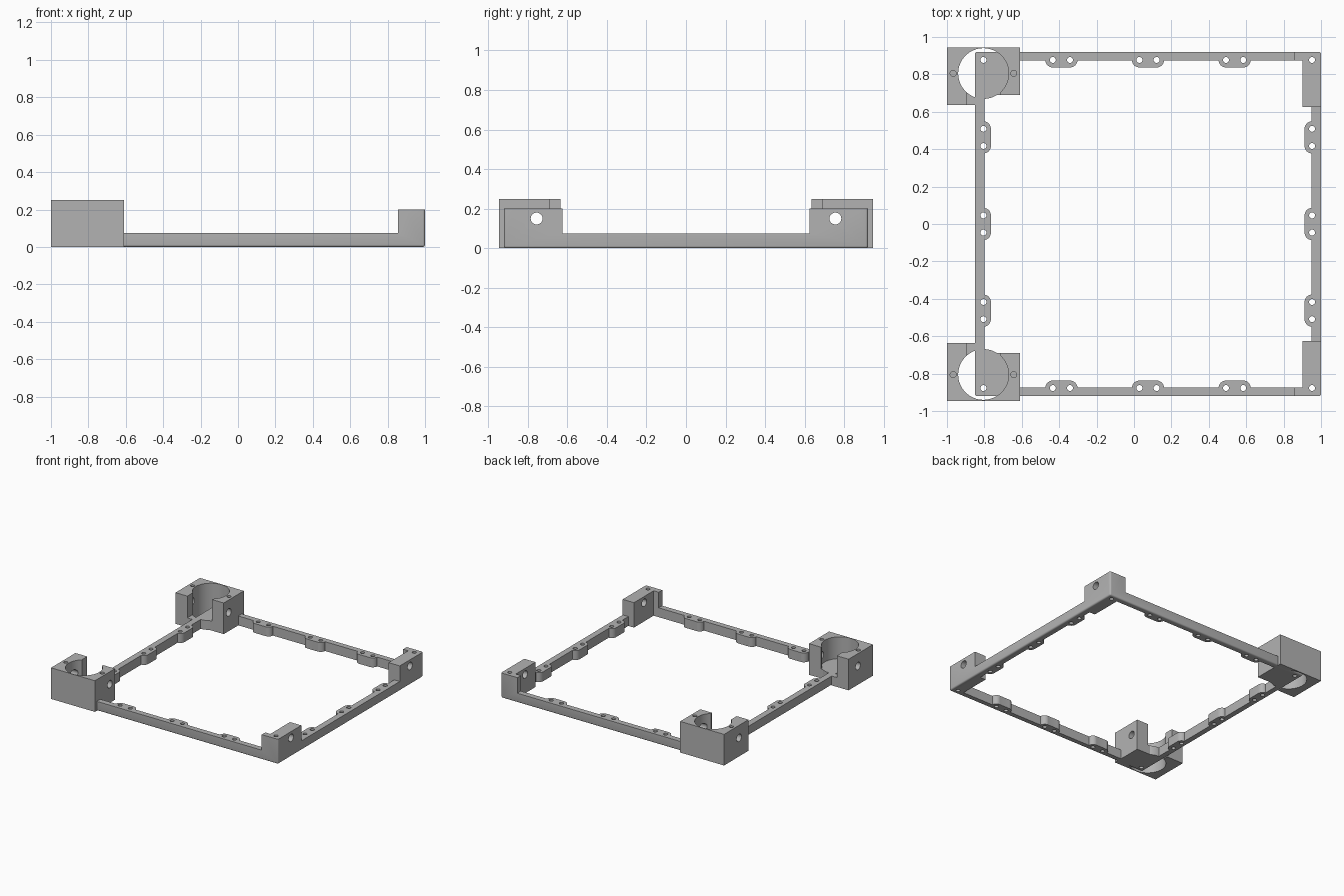
import bpy
import bmesh
from math import radians
from mathutils import Matrix

default = bpy.data.objects.get("Cube")
if default:
    bpy.data.objects.remove(default, do_unlink=True)

grey = bpy.data.materials.new("plain grey")
grey.use_nodes = True
GREY = (0.45, 0.45, 0.45, 1)
grey.diffuse_color = GREY
grey.node_tree.nodes["Principled BSDF"].inputs["Base Color"].default_value = GREY

BAR_H, BLOCK_H, HOLDER_H = 0.075, 0.2, 0.25
LEFT, RIGHT, SIDE = -0.85, 1.0, 0.92
BAR = 0.05
HOLE_X = (-0.805, 0.952)      # screw hole lines along the side bars
HOLE_Y = 0.877                # screw hole line along front and back bars
MID_X, PITCH, GAP = 0.075, 0.463, 0.046
CUP_X, CUP_Y, CUP_R = -0.805, 0.805, 0.135
OVER = 0.1                    # overshoot for clean cuts


def new_object(name, bm):
    mesh = bpy.data.meshes.new(name)
    bm.to_mesh(mesh)
    bm.free()
    mesh.materials.append(grey)
    obj = bpy.data.objects.new(name, mesh)
    bpy.context.collection.objects.link(obj)
    return obj


def box(name, x, y, z):
    bm = bmesh.new()
    bmesh.ops.create_cube(bm, size=1)
    lo, hi = zip(*(sorted(r) for r in (x, y, z)))
    for v in bm.verts:
        v.co = [h if c > 0 else l for c, l, h in zip(v.co, lo, hi)]
    return new_object(name, bm)


def cylinder(name, centre, radius, depth, along_x=False, sides=32):
    bm = bmesh.new()
    turn = Matrix.Rotation(radians(90), 4, 'Y') if along_x else Matrix()
    bmesh.ops.create_cone(bm, cap_ends=True, segments=sides, radius1=radius,
                          radius2=radius, depth=depth,
                          matrix=Matrix.Translation(centre) @ turn)
    return new_object(name, bm)


def combine(target, tool, operation):
    mod = target.modifiers.new(operation, 'BOOLEAN')
    mod.operation, mod.solver, mod.object = operation, 'EXACT', tool
    bpy.context.view_layer.objects.active = target
    bpy.ops.object.modifier_apply(modifier=mod.name)
    bpy.data.objects.remove(tool, do_unlink=True)


def add(target, tool):
    combine(target, tool, 'UNION')


def cut(target, tool):
    combine(target, tool, 'DIFFERENCE')


def drill(target, x, y, radius=0.016):
    cut(target, cylinder("drill", (x, y, 0.1), radius, 0.5, sides=24))


# Frame: four bars, trimmed to the rounded outer hull at the end
frame = box("frame", (LEFT - OVER, RIGHT + OVER), (-SIDE - OVER, SIDE + OVER), (-OVER, BAR_H))
cut(frame, box("opening", (LEFT + BAR, RIGHT - BAR),
               (-SIDE + BAR - 0.005, SIDE - BAR + 0.005), (-0.5, 0.5)))

# Screw tabs: a rounded pad with two holes, three per bar
tab_lines = []
for i in (-1, 0, 1):
    tab_lines += [(MID_X + i * PITCH, s * HOLE_Y, GAP, 0) for s in (-1, 1)]
    tab_lines += [(x, i * PITCH, 0, GAP) for x in HOLE_X]
for x, y, dx, dy in tab_lines:
    r = 0.04
    add(frame, box("pad", (x - max(dx, r), x + max(dx, r)),
                   (y - max(dy, r), y + max(dy, r)), (-OVER, BAR_H)))
    for k in (-1, 1):
        add(frame, cylinder("pad_end", (x + k * dx, y + k * dy, (BAR_H - OVER) / 2),
                            r, BAR_H + OVER))

for s in (-1, 1):
    # Raised L-shaped corner blocks and the cup floors
    add(frame, box("corner_block", (0.9, RIGHT + OVER), (s * 0.625, s * (SIDE + OVER)),
                   (-OVER, BLOCK_H)))
    add(frame, box("corner_arm", (0.855, RIGHT + OVER), (s * 0.875, s * (SIDE + OVER)),
                   (-OVER, BLOCK_H)))
    add(frame, cylinder("cup_floor", (CUP_X, s * CUP_Y, (BAR_H - OVER) / 2),
                        CUP_R + 0.001, BAR_H + OVER, sides=64))

# Outer hull with softened bottom and upright edges
hull = box("hull", (LEFT, RIGHT), (-SIDE, SIDE), (0, 0.4))
bm = bmesh.new()
bm.from_mesh(hull.data)
soft = [e for e in bm.edges if min(v.co.z for v in e.verts) < 0.01]
bmesh.ops.bevel(bm, geom=soft, offset=0.012, segments=4, profile=0.5, affect='EDGES')
bm.to_mesh(hull.data)
bm.free()
combine(frame, hull, 'INTERSECT')

# Screw holes
for x, y, dx, dy in tab_lines:
    for k in (-1, 1):
        drill(frame, x + k * dx, y + k * dy)
for s in (-1, 1):
    for x in HOLE_X:
        drill(frame, x, s * HOLE_Y)
    cut(frame, cylinder("cross_hole", (0.95, s * 0.755, 0.15), 0.03, 0.4, True))

# Cup holders at the two left corners
holders = []
for s, name in ((-1, "front_cup_holder"), (1, "back_cup_holder")):
    h = box(name, (-1, -0.61), (s * 0.635, s * 0.945), (0, HOLDER_H))
    cut(h, box("inner_notch", (LEFT, -0.5), (s * 0.5, s * 0.69), (-0.5, 0.5)))
    cut(h, box("slot", (CUP_X - 0.09, CUP_X + 0.09), (s * 0.5, s * CUP_Y), (BAR_H, 0.5)))
    cut(h, cylinder("cup", (CUP_X, s * CUP_Y, 0.1), CUP_R, 0.6, sides=64))
    cut(h, cylinder("cross_hole", (CUP_X, s * 0.755, 0.15), 0.03, 0.6, True))
    for k in (-1, 1):
        cut(h, cylinder("blind_hole", (CUP_X + k * 0.162, s * CUP_Y, HOLDER_H), 0.016, 0.12, sides=24))
    holders.append(h)

# Smooth curved walls, crisp edges
for obj in [frame] + holders:
    bpy.ops.object.select_all(action='DESELECT')
    obj.select_set(True)
    bpy.context.view_layer.objects.active = obj
    bpy.ops.object.shade_smooth_by_angle(angle=radians(30))
